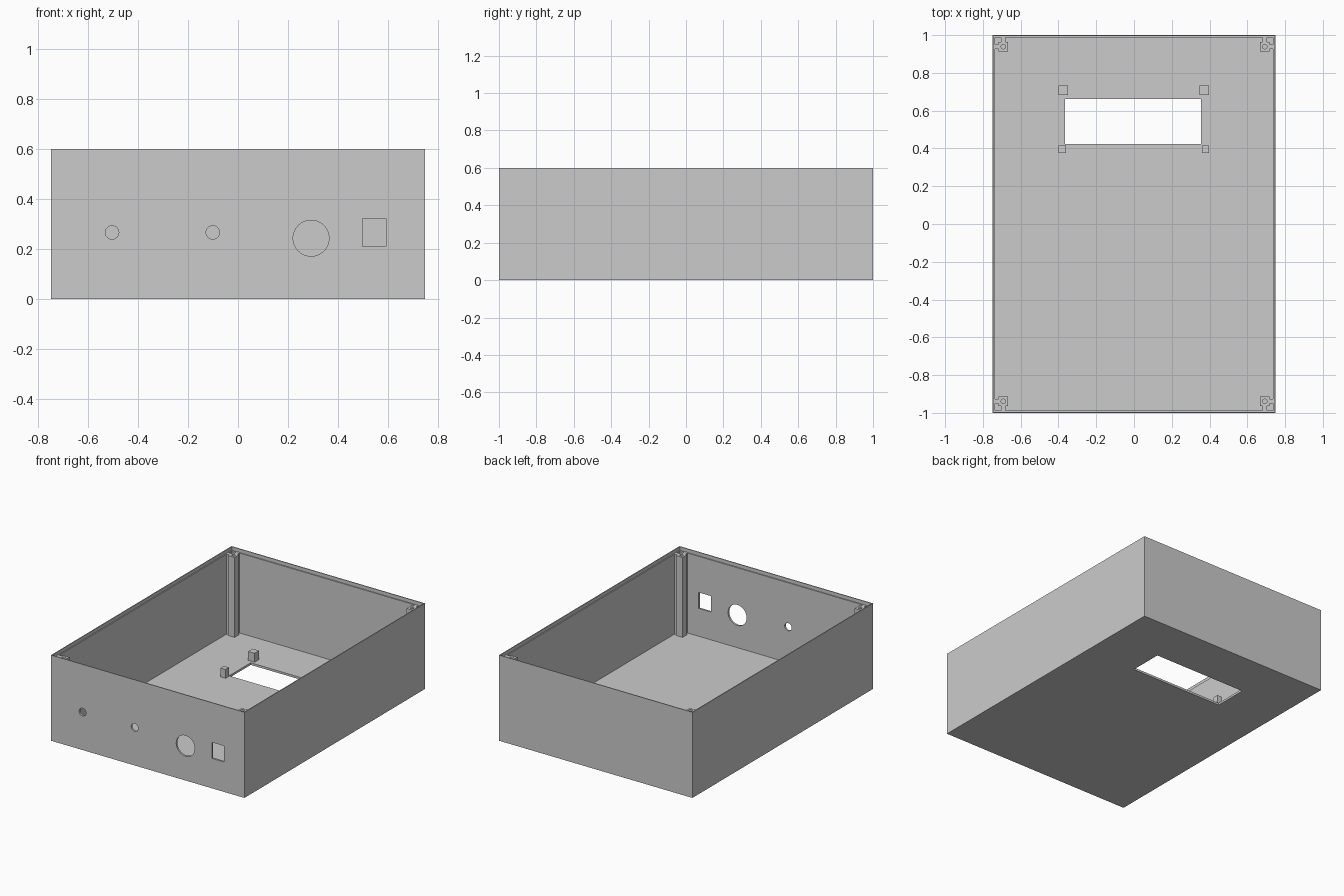
import bpy

if "Cube" in bpy.data.objects:
    bpy.data.objects.remove(bpy.data.objects["Cube"])

W, D, H = 0.75, 1.0, 0.6          # half width, half depth, height
WALL, LIP, FLOOR = 0.013, 0.006, 0.015
LEDGE = 0.575                     # height of lid ledge and post tops


def box(name, x0, x1, y0, y1, z0, z1):
    bpy.ops.mesh.primitive_cube_add(
        size=1, location=((x0 + x1) / 2, (y0 + y1) / 2, (z0 + z1) / 2))
    ob = bpy.context.object
    ob.name = name
    ob.scale = (x1 - x0, y1 - y0, z1 - z0)
    bpy.ops.object.transform_apply(location=True, rotation=False, scale=True)
    return ob


def cylinder(name, r, depth, loc, rot=(0, 0, 0), sides=48):
    bpy.ops.mesh.primitive_cylinder_add(
        vertices=sides, radius=r, depth=depth, location=loc, rotation=rot)
    ob = bpy.context.object
    ob.name = name
    return ob


def boolean(target, tool, operation='DIFFERENCE'):
    tool.hide_render = True
    mod = target.modifiers.new("bool", 'BOOLEAN')
    mod.operation = operation
    mod.solver = 'EXACT'
    mod.object = tool
    bpy.context.view_layer.objects.active = target
    bpy.ops.object.modifier_apply(modifier=mod.name)
    bpy.data.objects.remove(tool, do_unlink=True)


# Open tray with a thin rim standing above the lid ledge
case = box("case_shell", -W, W, -D, D, 0, H)
boolean(case, box("cavity", -W + WALL, W - WALL, -D + WALL, D - WALL, FLOOR, H + 0.1))
boolean(case, box("lid_recess", -W + LIP, W - LIP, -D + LIP, D - LIP, LEDGE, H + 0.1))

# Display window in the floor
boolean(case, box("window", -0.364, 0.356, 0.423, 0.661, -0.1, 0.1))

# Front panel openings: two small holes, one large, one rectangular
for x, z, r in [(-0.505, 0.266, 0.027), (-0.101, 0.266, 0.027), (0.293, 0.243, 0.072)]:
    boolean(case, cylinder("panel_hole", r, 0.1, (x, -D, z), (1.570796, 0, 0)))
boolean(case, box("switch_hole", 0.499, 0.593, -D - 0.05, -D + 0.05, 0.21, 0.322))

# Corner screw posts with ribs reaching both walls
PX, PY, HALF, RIB = 0.692, 0.939, 0.025, 0.012
for sx, side in ((-1, "left"), (1, "right")):
    for sy, end in ((-1, "front"), (1, "back")):
        x, y = sx * PX, sy * PY
        wx, wy = sx * (W - WALL / 2), sy * (D - WALL / 2)
        z0 = FLOOR / 2
        post = box(f"screw_post_{end}_{side}", x - HALF, x + HALF, y - HALF, y + HALF, z0, LEDGE)
        boolean(post, box("side_rib", min(x, wx), max(x, wx), y - RIB, y + RIB, z0, LEDGE), 'UNION')
        boolean(post, box("end_rib", x - RIB, x + RIB, min(y, wy), max(y, wy), z0, LEDGE), 'UNION')
        boolean(post, cylinder("screw_hole", 0.012, 0.3, (x, y, LEDGE), sides=24))

# Standoffs around the display window
for x, y, h, label in [(-0.374, 0.707, 0.025, "back_left"), (0.373, 0.707, 0.025, "back_right"),
                       (-0.38, 0.396, 0.019, "front_left"), (0.379, 0.396, 0.019, "front_right")]:
    box(f"standoff_{label}", x - h, x + h, y - h, y + h, FLOOR / 2, 0.077)
